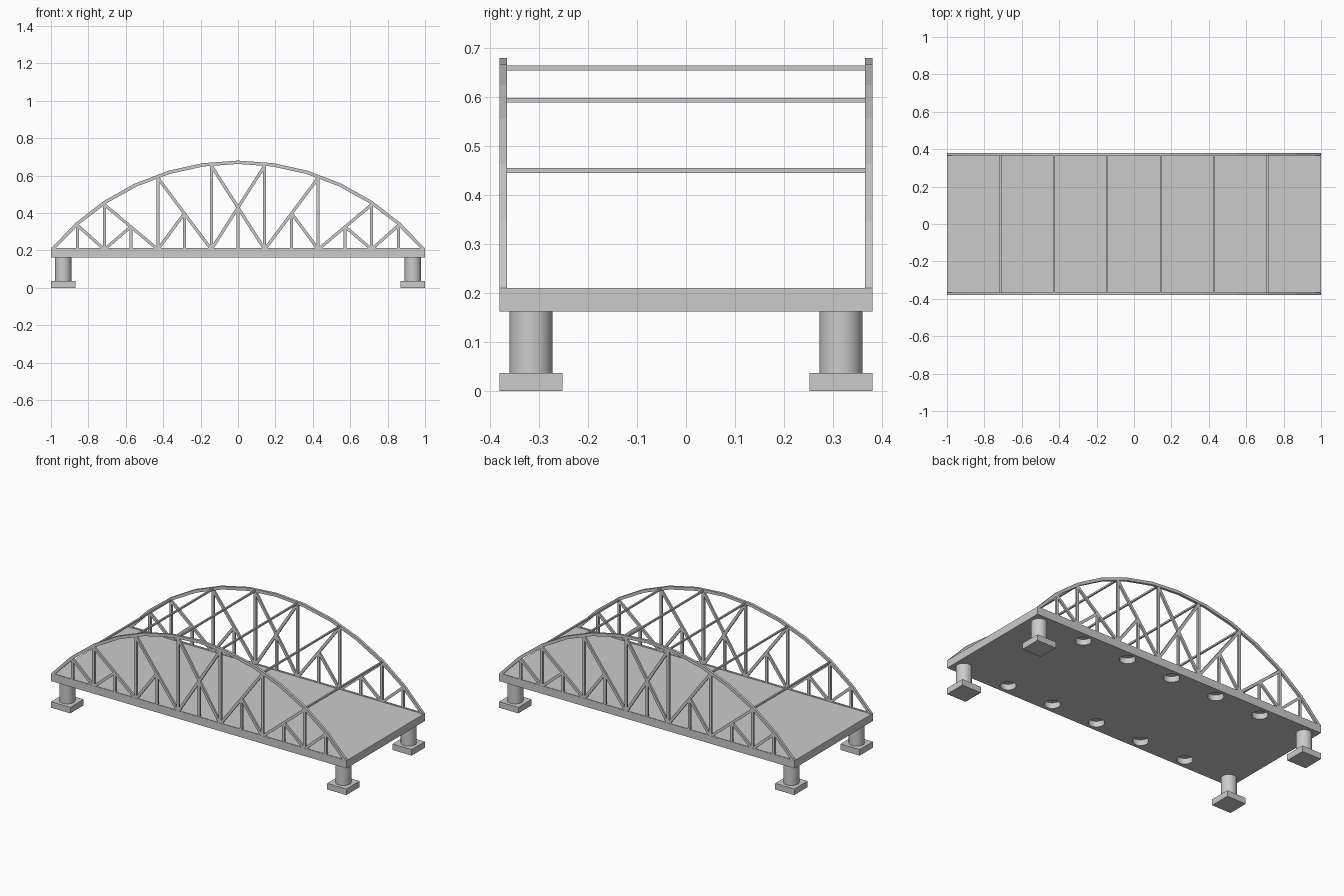
import bpy, bmesh, math
from mathutils import Vector

if "Cube" in bpy.data.objects:
    bpy.data.objects.remove(bpy.data.objects["Cube"])

DECK_TOP, DECK_BOTTOM = 0.21, 0.163
TRUSS_Y = 0.373
PANEL = 1 / 7
R_OUT, ARCH_Z = 1.2988, -0.6188   # outer arch circle


def finish(bm, name):
    bmesh.ops.recalc_face_normals(bm, faces=bm.faces)
    me = bpy.data.meshes.new(name)
    bm.to_mesh(me)
    bm.free()
    ob = bpy.data.objects.new(name, me)
    bpy.context.scene.collection.objects.link(ob)
    return ob


def add_box(bm, lo, hi):
    lo, hi = Vector(lo), Vector(hi)
    vs = bmesh.ops.create_cube(bm, size=1)["verts"]
    for v in vs:
        v.co = (lo + hi) / 2 + v.co * (hi - lo)


def add_bar(bm, a, b, y, w=0.016, d=0.012):
    """Square bar in the xz plane from a to b."""
    a, b = Vector((a[0], y, a[1])), Vector((b[0], y, b[1]))
    u = (b - a).normalized()
    n = Vector((-u.z, 0, u.x))
    for v in bmesh.ops.create_cube(bm, size=1)["verts"]:
        c = v.co.copy()
        v.co = (a + b) / 2 + u * c.x * (b - a).length + n * c.z * w
        v.co.y = y + c.y * d


def cylinder(name, x, y, z0, z1, r):
    bpy.ops.mesh.primitive_cylinder_add(vertices=32, radius=r, depth=z1 - z0,
                                        location=(x, y, (z0 + z1) / 2))
    ob = bpy.context.object
    ob.name = name
    bpy.ops.object.shade_smooth_by_angle()
    return ob


# Deck slab
bm = bmesh.new()
add_box(bm, (-1, -0.38, DECK_BOTTOM), (1, 0.38, DECK_TOP))
deck = finish(bm, "deck")

# Round sockets in the underside, between the end piers
bm = bmesh.new()
for y in (-0.316, 0.316):
    for i in range(-2, 3):
        vs = bmesh.ops.create_cone(bm, cap_ends=True, segments=32, radius1=0.044,
                                   radius2=0.044, depth=0.07)["verts"]
        bmesh.ops.translate(bm, verts=vs, vec=(i * 0.935 / 3, y, DECK_BOTTOM))
cutter = finish(bm, "socket_cutter")
cutter.hide_render = True
cutter.hide_set(True)
mod = deck.modifiers.new("sockets", "BOOLEAN")
mod.operation, mod.solver, mod.object = "DIFFERENCE", "EXACT", cutter

# Corner piers and their footings
for x in (-0.935, 0.935):
    for y in (-0.316, 0.316):
        cylinder("pier_column", x, y, 0.037, DECK_BOTTOM, 0.044)
        bm = bmesh.new()
        add_box(bm, (x - 0.065, y - 0.064, 0), (x + 0.065, y + 0.064, 0.037))
        finish(bm, "pier_footing")


def arc(radius, n=12):
    half = math.acos((DECK_TOP - ARCH_Z) / radius)
    return [(radius * math.sin(t), ARCH_Z + radius * math.cos(t))
            for t in (half * (2 * i / n - 1) for i in range(n + 1))]


def arch_z(x):
    return ARCH_Z + math.sqrt((R_OUT - 0.013) ** 2 - x * x)


for y in (-TRUSS_Y, TRUSS_Y):
    # Faceted arch rib
    bm = bmesh.new()
    ring = [[bm.verts.new((x, yy, z)) for x, z in pts]
            for yy in (y - 0.0075, y + 0.0075) for pts in (arc(R_OUT), arc(R_OUT - 0.018))]
    a, b, c, d = ring
    for p, q in ((a, b), (b, d), (d, c), (c, a)):
        for i in range(12):
            bm.faces.new((p[i], p[i + 1], q[i + 1], q[i]))
    for i in (0, 12):
        bm.faces.new((a[i], b[i], d[i], c[i]))
    finish(bm, "arch_rib")

    # Posts, diagonals and bottom chord
    bm = bmesh.new()
    base = DECK_TOP - 0.005
    add_bar(bm, (-0.99, base), (0.99, base), y, 0.016)
    for s in (-1, 1):
        for k in (1, 3, 5):
            x, top = s * k * PANEL, arch_z(k * PANEL)
            xin = s * (k - 2) * PANEL
            add_bar(bm, (x, base), (x, top), y)
            add_bar(bm, (x, top - 0.006), (xin, base), y)
            mid, mz = (x + xin) / 2, (top + base) / 2
            if k > 1:
                add_bar(bm, (mid, mz), (x, base), y)
                add_bar(bm, (mid, base), (mid, mz), y)
        x, top = s * 6 * PANEL, 0.333
        add_bar(bm, (x, base), (x, top), y)
        add_bar(bm, (x, top), (s * 5 * PANEL, base), y)
    add_bar(bm, (0, base), (0, (arch_z(PANEL) + base) / 2), y)
    finish(bm, "truss_web")

# Overhead cross ties between the arches
bm = bmesh.new()
for k in (-5, -3, -1, 1, 3, 5):
    x, z = k * PANEL, arch_z(k * PANEL)
    add_box(bm, (x - 0.005, -TRUSS_Y, z - 0.005), (x + 0.005, TRUSS_Y, z + 0.005))
finish(bm, "cross_ties")
